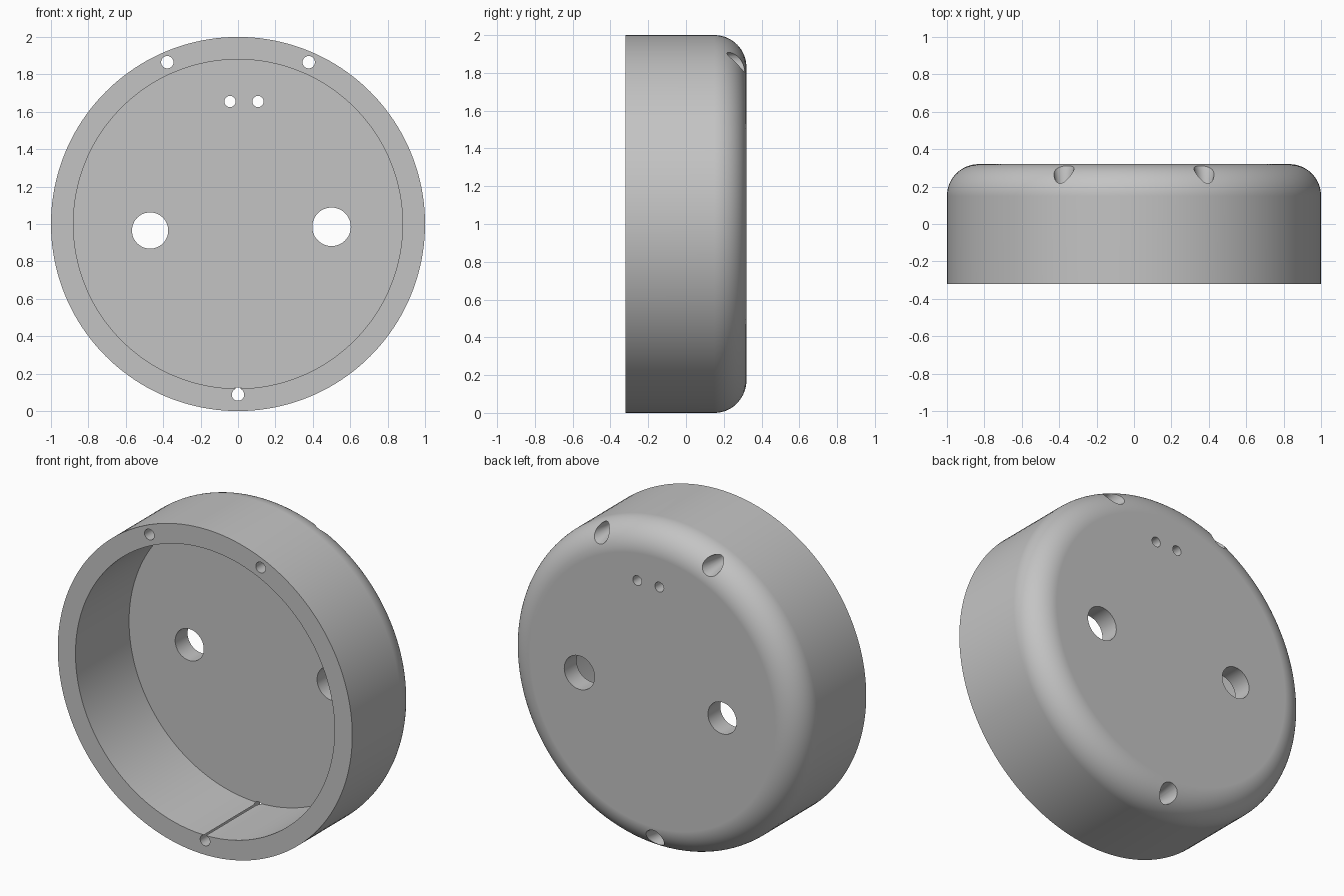
import bpy
import bmesh
from math import sin, cos, pi, radians
from mathutils import Matrix, Vector

if "Cube" in bpy.data.objects:
    bpy.data.objects.remove(bpy.data.objects["Cube"])

FRONT, BACK, FLOOR = -0.32, 0.32, 0.20
OUTER, INNER, FILLET = 1.0, 0.88, 0.17

grey = bpy.data.materials.new("plain grey")
grey.use_nodes = True
colour = (0.55, 0.55, 0.55, 1)
grey.diffuse_color = colour
grey.node_tree.nodes["Principled BSDF"].inputs["Base Color"].default_value = colour


def add_object(name, bm):
    bmesh.ops.recalc_face_normals(bm, faces=bm.faces)
    mesh = bpy.data.meshes.new(name)
    bm.to_mesh(mesh)
    bm.free()
    obj = bpy.data.objects.new(name, mesh)
    bpy.context.collection.objects.link(obj)
    mesh.materials.append(grey)
    return obj


def lathe(name, profile, centre=(0, 0), steps=48):
    """Spin (radius, y) points about a y-parallel axis and cap both ends."""
    bm = bmesh.new()
    verts = [bm.verts.new((r, y, 0)) for r, y in profile]
    edges = [bm.edges.new(pair) for pair in zip(verts, verts[1:])]
    bmesh.ops.spin(bm, geom=verts + edges, cent=(0, 0, 0), axis=(0, 1, 0),
                   angle=2 * pi, steps=steps, use_merge=True)
    bmesh.ops.remove_doubles(bm, verts=bm.verts, dist=1e-5)
    bmesh.ops.holes_fill(bm, edges=[e for e in bm.edges if e.is_boundary], sides=0)
    bmesh.ops.transform(bm, verts=bm.verts,
                        matrix=Matrix.Translation(Vector((centre[0], 0, centre[1]))))
    return add_object(name, bm)


# Round cup: open at the front, rounded edge at the back
profile = [(INNER, FLOOR), (INNER, FRONT), (OUTER, FRONT)]
for i in range(17):
    a = i / 16 * pi / 2
    profile.append((OUTER - FILLET + FILLET * cos(a), BACK - FILLET + FILLET * sin(a)))
housing = lathe("round_housing", profile, (0, 1), 160)

# Straight holes through the back plate: x, z, radius
cutters = []
for x, z, r in [(-0.47, 0.965, 0.097), (0.5, 0.985, 0.103),
                (-0.043, 1.655, 0.03), (0.107, 1.655, 0.03)]:
    cutters.append(lathe("plate_hole_cutter", [(r, 0), (r, 0.5)], (x, z)))

# Countersunk screw holes through the rim
for x, z in [(-0.378, 1.865), (0.378, 1.865), (0, 0.088)]:
    cutters.append(lathe("screw_hole_cutter",
                         [(0.033, -0.5), (0.033, 0.17), (0.066, 0.34)], (x, z)))

bpy.ops.object.select_all(action="DESELECT")
housing.select_set(True)
bpy.context.view_layer.objects.active = housing
for cutter in cutters:
    cutter.hide_render = True
    mod = housing.modifiers.new("hole", "BOOLEAN")
    mod.operation = "DIFFERENCE"
    mod.solver = "EXACT"
    mod.object = cutter
    bpy.ops.object.modifier_apply(modifier=mod.name)
    bpy.data.objects.remove(cutter)

# Smooth walls with crisp rims and flat caps
bpy.ops.object.shade_smooth_by_angle(angle=radians(30))
weighted = housing.modifiers.new("flat caps", "WEIGHTED_NORMAL")
weighted.keep_sharp = True
